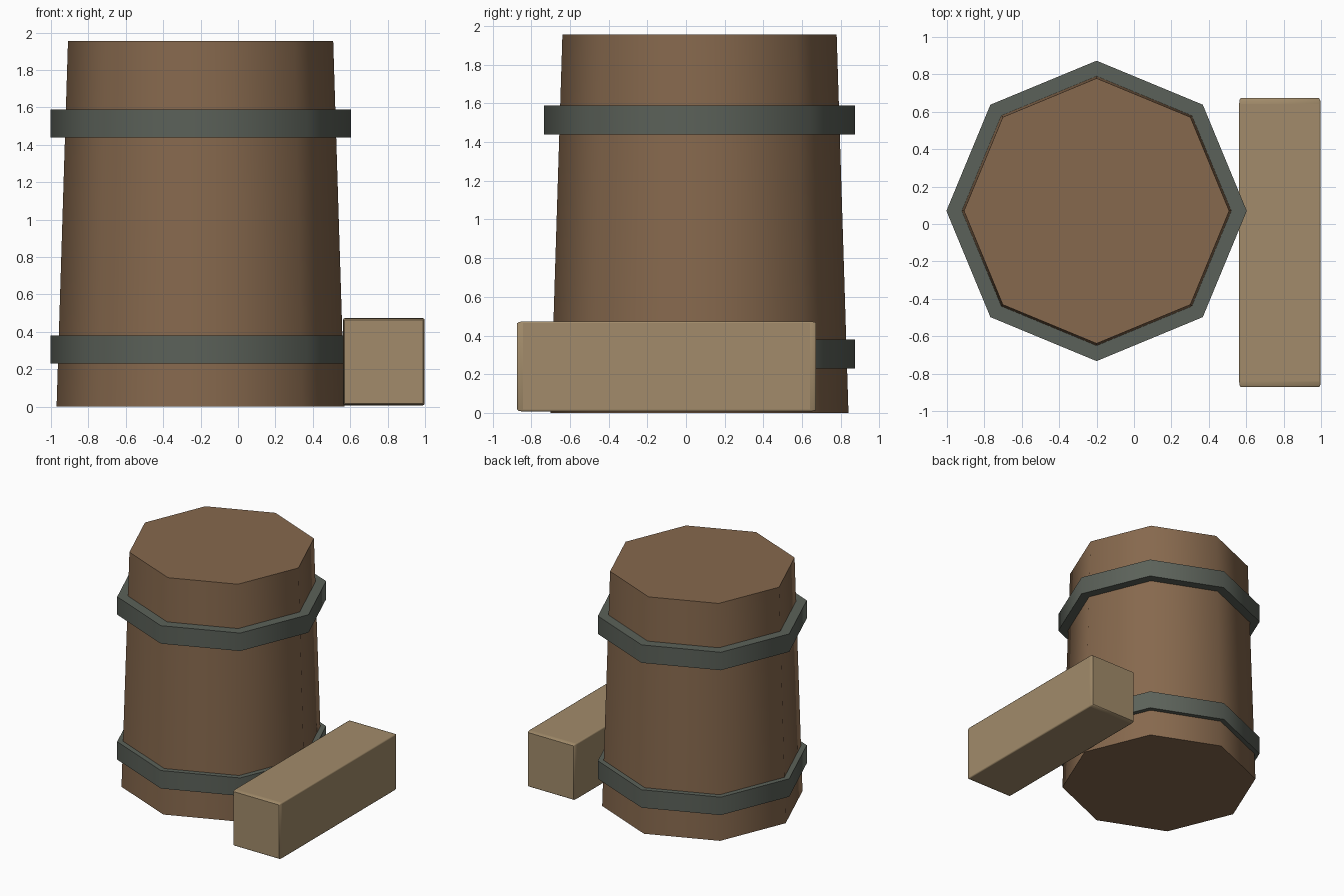
import bpy
import math

if "Cube" in bpy.data.objects:
    bpy.data.objects.remove(bpy.data.objects["Cube"])

CX, CY = -0.20, 0.07      # barrel axis
SIDES = 8


def material(name, rgb):
    m = bpy.data.materials.new(name)
    m.diffuse_color = (*rgb, 1.0)
    m.use_nodes = True
    m.node_tree.nodes["Principled BSDF"].inputs["Base Color"].default_value = m.diffuse_color
    return m


wood = material("barrel_wood", (0.24, 0.14, 0.075))
iron = material("dark_iron", (0.105, 0.12, 0.10))
plank = material("pale_wood", (0.36, 0.26, 0.145))


def finish(name, mat, angle):
    ob = bpy.context.object
    ob.name = ob.data.name = name
    ob.data.materials.append(mat)
    bpy.ops.object.shade_smooth_by_angle(angle=math.radians(angle))
    return ob


def octagon(name, r_bottom, r_top, z0, z1, mat):
    bpy.ops.mesh.primitive_cone_add(
        vertices=SIDES, radius1=r_bottom, radius2=r_top, depth=z1 - z0,
        location=(CX, CY, (z0 + z1) / 2))
    return finish(name, mat, 50)


# Tapered barrel body
octagon("barrel_body", 0.77, 0.709, 0.0, 1.955, wood)

# Two metal hoops
for name, z in (("lower_hoop", 0.23), ("upper_hoop", 1.44)):
    octagon(name, 0.803, 0.803, z, z + 0.15, iron)

# Beam beside the barrel: unit cube bevelled, then stretched
bpy.ops.mesh.primitive_cube_add(size=1, location=(0.78, -0.10, 0.24))
beam = finish("side_beam", plank, 50)
beam.scale = (0.436, 1.545, 0.466)
bevel = beam.modifiers.new("edge_bevel", 'BEVEL')
bevel.width = 0.02
bevel.segments = 2
